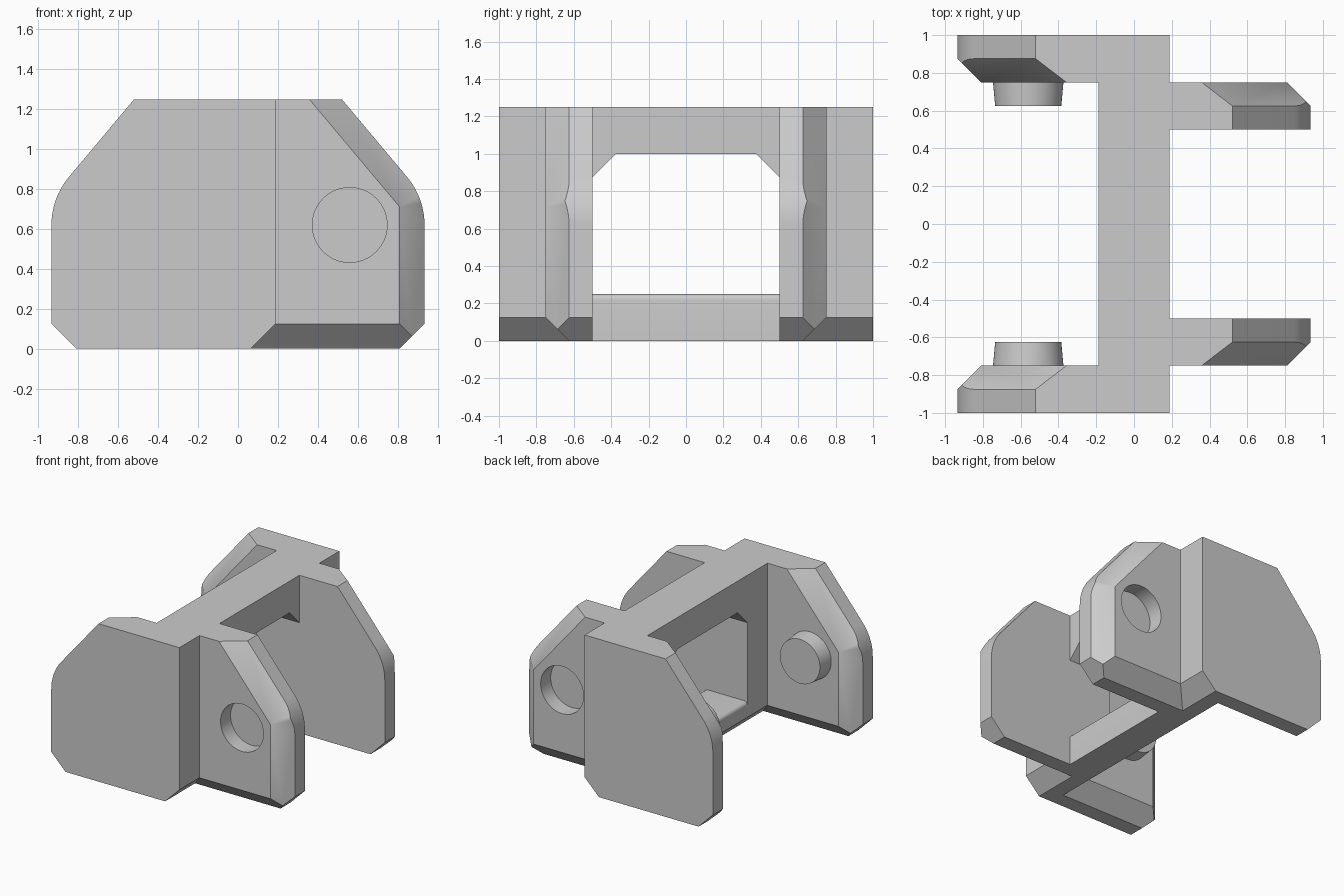
import bpy, bmesh, math
from mathutils import Matrix, Vector

cube = bpy.data.objects.get("Cube")
if cube:
    bpy.data.objects.remove(cube, do_unlink=True)

grey = bpy.data.materials.new("light_grey")
grey.use_nodes = True
GREY = (0.6, 0.6, 0.6, 1)
grey.diffuse_color = GREY
grey.node_tree.nodes["Principled BSDF"].inputs["Base Color"].default_value = GREY

PX, PZ = 0.56, 0.62        # pivot centre
R = 0.375                  # cheek nose radius
W = 0.1875                 # half width of the spine
C = 0.125                  # chamfer size
SLOPE = math.radians(40)


def finish(name, bm):
    bmesh.ops.recalc_face_normals(bm, faces=bm.faces)
    mesh = bpy.data.meshes.new(name)
    bm.to_mesh(mesh)
    bm.free()
    mesh.materials.append(grey)
    ob = bpy.data.objects.new(name, mesh)
    bpy.context.collection.objects.link(ob)
    return ob


def prism(points, along, lo, hi):
    """Extrude a flat profile along x (points are y, z) or y (points are x, z)."""
    bm = bmesh.new()
    place = (lambda a, b: (lo, a, b)) if along == "x" else (lambda a, b: (a, lo, b))
    face = bm.faces.new([bm.verts.new(place(a, b)) for a, b in points])
    ext = bmesh.ops.extrude_face_region(bm, geom=[face])
    step = Vector((hi - lo, 0, 0)) if along == "x" else Vector((0, hi - lo, 0))
    bmesh.ops.translate(bm, vec=step, verts=[g for g in ext["geom"] if isinstance(g, bmesh.types.BMVert)])
    return bm


def arc(x, z, r, start, end, steps):
    angles = [start + (end - start) * i / steps for i in range(steps + 1)]
    return [(x + r * math.cos(a), z + r * math.sin(a)) for a in angles]


def cylinder(name, x, y0, y1, r0, r1):
    """Round part running along y from y0 (radius r0) to y1 (radius r1)."""
    bm = bmesh.new()
    bmesh.ops.create_cone(bm, cap_ends=True, segments=64, radius1=r0, radius2=r1, depth=y1 - y0)
    bmesh.ops.transform(bm, verts=bm.verts, matrix=Matrix.Translation((x, (y0 + y1) / 2, PZ))
                        @ Matrix.Rotation(-math.pi / 2, 4, "X"))
    return finish(name, bm)


def apply(ob, kind, **settings):
    mod = ob.modifiers.new(kind.lower(), kind)
    for key, value in settings.items():
        setattr(mod, key, value)
    bpy.ops.object.select_all(action="DESELECT")
    bpy.context.view_layer.objects.active = ob
    ob.select_set(True)
    bpy.ops.object.modifier_apply(modifier=mod.name)


def combine(ob, other, operation="UNION"):
    apply(ob, "BOOLEAN", object=other, operation=operation, solver="EXACT")
    bpy.data.objects.remove(other, do_unlink=True)


def mirror_y(ob):
    apply(ob, "MIRROR", use_axis=(False, True, False), use_clip=False, use_mirror_merge=False)


def cheek(name, rotated):
    """Side plate with a rounded nose, bevelled on one face."""
    nose = PX + R
    top_x = PX + (R - (1.25 - PZ) * math.sin(SLOPE)) / math.cos(SLOPE)
    profile = [(C - W, 0), (nose - C, 0), (nose, C)] + arc(PX, PZ, R, 0, SLOPE, 14)
    profile += [(top_x, 1.25), (-W, 1.25), (-W, C)]
    bm = prism(profile, "y", -0.75, -0.5)
    c, s = math.cos(SLOPE), math.sin(SLOPE)
    cuts = [((nose - C, -0.75, 0), (1, -1, 0)),
            ((PX + (R - C) * c, -0.75, PZ + (R - C) * s), (c, -1, s)),
            ((0, -0.75, C), (0, -1, -1))]
    for co, no in cuts:
        res = bmesh.ops.bisect_plane(bm, geom=bm.verts[:] + bm.edges[:] + bm.faces[:], dist=1e-5,
                                     plane_co=co, plane_no=Vector(no).normalized(), clear_outer=True)
        edges = [g for g in res["geom_cut"] if isinstance(g, bmesh.types.BMEdge)]
        bmesh.ops.edgeloop_fill(bm, edges=edges)
    if rotated:
        bmesh.ops.transform(bm, verts=bm.verts, matrix=Matrix.Translation((0, -1.5, 0))
                            @ Matrix.Rotation(math.pi, 4, "Z"))
    return finish(name, bm)


# Inner and outer cheeks with the column that ties them together
body = cheek("link_body", False)
combine(body, cheek("outer_cheek", True))
column = [(C - W, 0), (W - C, 0), (W, C), (W, 1.25), (-W, 1.25), (-W, C)]
combine(body, finish("column", prism(column, "y", -0.875, -0.625)))

# Blind pivot socket in the inner cheek
combine(body, cylinder("socket_cutter", PX, -0.8, -0.625, W, W), "DIFFERENCE")
mirror_y(body)

# Upper beam with sloped gussets
beam = [(-0.6, 1.25), (-0.6, 0.875), (-0.5, 0.875), (-0.375, 1),
        (0.375, 1), (0.5, 0.875), (0.6, 0.875), (0.6, 1.25)]
combine(body, finish("upper_beam", prism(beam, "x", -W, W)))

# Lower bar with softened top edges
F = 0.03
bar = [(C - W, 0), (W, 0)] + arc(W - F, 0.25 - F, F, 0, math.pi / 2, 6)
bar += arc(F - W, 0.25 - F, F, math.pi / 2, math.pi, 6) + [(-W, C)]
combine(body, finish("lower_bar", prism(bar, "y", -0.6, 0.6)))

# Tapered pivot pins on the outer cheeks
pins = cylinder("pivot_pins", -PX, -0.76, -0.625, W, 0.175)
mirror_y(pins)

for ob in (body, pins):
    bpy.ops.object.select_all(action="DESELECT")
    bpy.context.view_layer.objects.active = ob
    ob.select_set(True)
    bpy.ops.object.shade_smooth_by_angle(angle=math.radians(30))
